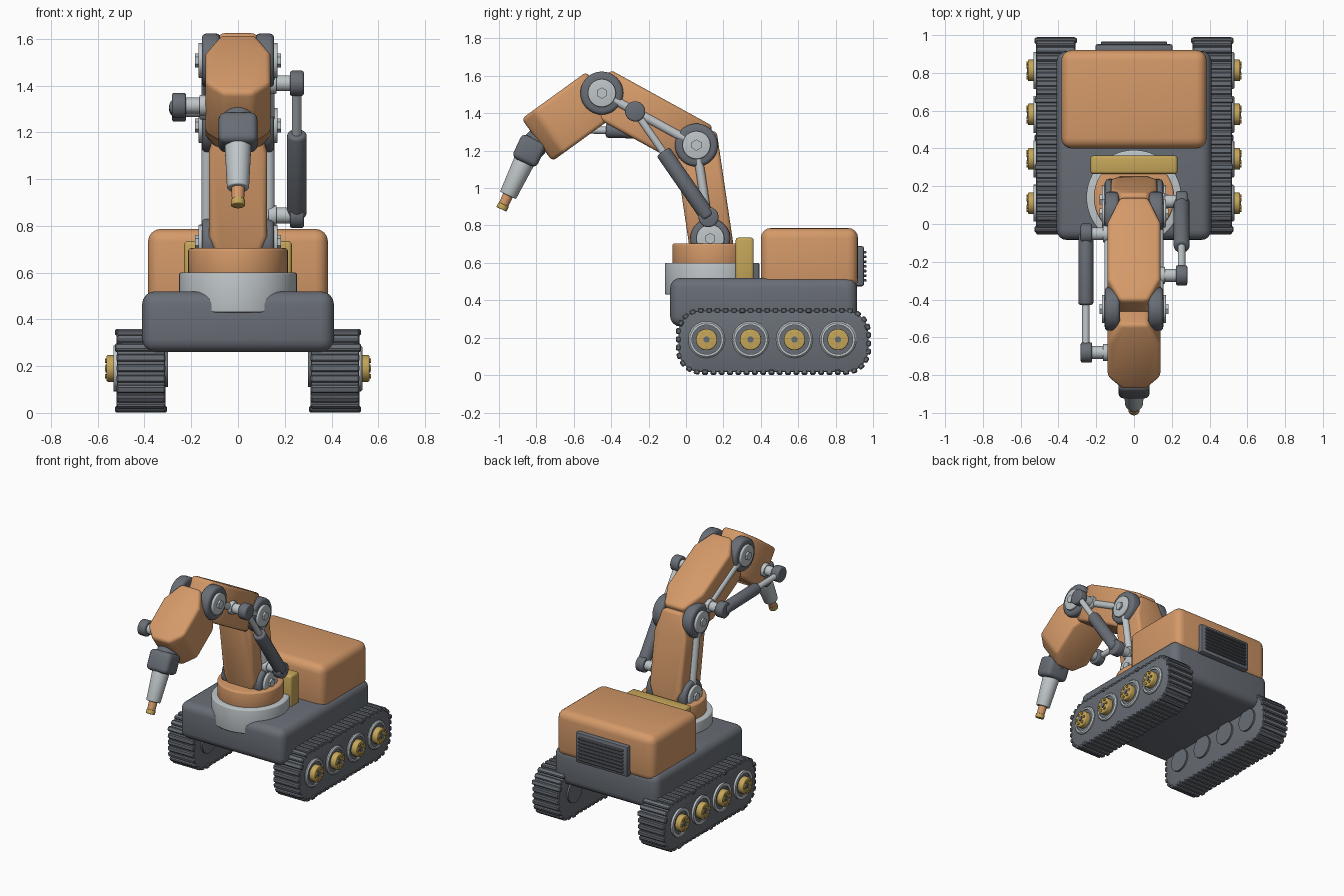
import bpy, bmesh, math
from mathutils import Vector, Matrix

cube = bpy.data.objects.get("Cube")
if cube:
    bpy.data.objects.remove(cube)


def material(name, rgb):
    m = bpy.data.materials.new(name)
    m.use_nodes = True
    m.diffuse_color = (*rgb, 1)
    m.node_tree.nodes["Principled BSDF"].inputs["Base Color"].default_value = (*rgb, 1)
    return m


ORANGE = material("orange paint", (0.66, 0.32, 0.14))
DARK = material("dark grey", (0.14, 0.155, 0.18))
LIGHT = material("light grey", (0.52, 0.56, 0.58))
YELLOW = material("ochre yellow", (0.56, 0.38, 0.10))


def finish(name, bm, mat, matrix=None, bevel=0, segs=3):
    """Bevel sharp edges, smooth shallow ones and link the object."""
    if bevel:
        sharp = [e for e in bm.edges if e.calc_face_angle(0) > 0.5]
        bmesh.ops.bevel(bm, geom=sharp, offset=bevel, segments=segs, profile=0.5,
                        affect='EDGES', clamp_overlap=True)
    bmesh.ops.recalc_face_normals(bm, faces=bm.faces[:])
    for f in bm.faces:
        f.smooth = True
    for e in bm.edges:
        e.smooth = e.calc_face_angle(0) < math.radians(35)
    mesh = bpy.data.meshes.new(name)
    bm.to_mesh(mesh)
    bm.free()
    mesh.materials.append(mat)
    ob = bpy.data.objects.new(name, mesh)
    bpy.context.collection.objects.link(ob)
    if matrix:
        ob.matrix_world = matrix
    return ob


def box(name, lo, hi, mat, bevel=0.0, segs=3, rot=None):
    lo, hi = Vector(lo), Vector(hi)
    bm = bmesh.new()
    bmesh.ops.create_cube(bm, size=1)
    bmesh.ops.scale(bm, vec=hi - lo, verts=bm.verts)
    m = Matrix.Translation((lo + hi) / 2)
    if rot:
        m = m @ rot
    return finish(name, bm, mat, m, bevel, segs)


def rod(name, a, b, r, mat, r2=None, bevel=0.0, sides=32):
    a, b = Vector(a), Vector(b)
    bm = bmesh.new()
    bmesh.ops.create_cone(bm, cap_ends=True, segments=sides, radius1=r,
                          radius2=r if r2 is None else r2, depth=(b - a).length)
    turn = (b - a).to_track_quat('Z', 'Y').to_matrix().to_4x4()
    return finish(name, bm, mat, Matrix.Translation((a + b) / 2) @ turn, bevel)


def prism(name, pts, depth, mat, matrix, bevel=0.0, segs=3):
    """Extrude a flat outline symmetrically along its local z."""
    bm = bmesh.new()
    face = bm.faces.new([bm.verts.new((x, y, -depth / 2)) for x, y in pts])
    top = bmesh.ops.extrude_face_region(bm, geom=[face])["geom"]
    verts = [v for v in top if isinstance(v, bmesh.types.BMVert)]
    bmesh.ops.translate(bm, vec=(0, 0, depth), verts=verts)
    return finish(name, bm, mat, matrix, bevel, segs)


def ring(name, c, r_out, r_in, width, mat):
    """Flat wheel ring around the x axis."""
    bm = bmesh.new()
    h = width / 2
    section = [(r_in, -h), (r_out, -h), (r_out, h * 0.4), (r_out - 0.008, h), (r_in, h)]
    vs = [bm.verts.new((x, r, 0)) for r, x in section]
    es = [bm.edges.new((vs[i], vs[(i + 1) % len(vs)])) for i in range(len(vs))]
    bmesh.ops.spin(bm, geom=vs + es, axis=(1, 0, 0), cent=(0, 0, 0), angle=math.tau,
                   steps=36, use_merge=True)
    bmesh.ops.remove_doubles(bm, verts=bm.verts[:], dist=0.0001)
    return finish(name, bm, mat, Matrix.Translation(c))


# Hull, engine housing and rear vent
box("hull", (-0.41, -0.085, 0.26), (0.41, 0.915, 0.52), DARK, 0.055, 4)
box("engine_housing", (-0.385, 0.4, 0.46), (0.385, 0.92, 0.787), ORANGE, 0.055, 4)
box("vent_frame", (-0.205, 0.9, 0.475), (0.205, 0.952, 0.69), DARK, 0.012, 2)
for i in range(7):
    z = 0.507 + i * 0.025
    box("vent_slat", (-0.175, 0.945, z - 0.007), (0.175, 0.966, z + 0.007), DARK, 0.004, 1)

# Turntable
C = (0, 0.14)
rod("turntable_ring", (*C, 0.43), (*C, 0.6), 0.252, LIGHT, bevel=0.008, sides=64)
rod("turret", (*C, 0.59), (*C, 0.705), 0.213, ORANGE, bevel=0.012, sides=64)
box("turret_back_plate", (-0.23, 0.265, 0.5), (0.23, 0.362, 0.735), YELLOW, 0.015)

# Tracks: belt outline as a rounded rectangle in the yz plane
Y0, Y1, Z0, Z1, R = -0.04, 0.975, 0.016, 0.345, 0.12


def belt_point(s):
    """Point and outward direction at distance s along the belt."""
    w, h, q = Y1 - Y0 - 2 * R, Z1 - Z0 - 2 * R, R * math.pi / 2
    corners = [(Y1 - R, Z0 + R), (Y1 - R, Z1 - R), (Y0 + R, Z1 - R), (Y0 + R, Z0 + R)]
    for k, run in enumerate((w, h, w, h)):
        a = -math.pi / 2 + k * math.pi / 2
        n = Vector((0, math.cos(a), math.sin(a)))
        t = Vector((0, -n.z, n.y))
        c = Vector((0, *corners[k]))
        if s < run:
            return c + n * R - t * (run - s), a
        s -= run
        if s < q:
            a += s / R
            return c + Vector((0, math.cos(a), math.sin(a))) * R, a
        s -= q
    return belt_point(0)


LENGTH = 2 * (Y1 - Y0 + Z1 - Z0 - 4 * R) + math.tau * R
YZ_TO_X = Matrix(((0, 0, 1, 0), (1, 0, 0, 0), (0, 1, 0, 0), (0, 0, 0, 1)))
outline = [belt_point(i * LENGTH / 120)[0].yz for i in range(120)]
PADS = 56
for side, label in ((1, "left"), (-1, "right")):
    x = side * 0.415
    prism(label + "_track_belt", outline, 0.205, DARK,
          Matrix.Translation((x, 0, 0)) @ YZ_TO_X, 0.008, 2)
    for i in range(PADS):
        p, a = belt_point((i + 0.5) * LENGTH / PADS)
        half = 0.112 if i % 8 == 0 else 0.104
        box(label + "_track_pad", Vector((x - half, p.y - 0.016, p.z - 0.014)),
            Vector((x + half, p.y + 0.016, p.z + 0.014)), DARK, 0.006, 1,
            Matrix.Rotation(a - math.pi / 2, 4, 'X'))
    # Road wheels with hubs and bolts
    for y in (0.11, 0.345, 0.58, 0.813):
        z = 0.19
        ring(label + "_wheel_ring", (side * 0.52, y, z), 0.098, 0.078, 0.026, LIGHT)
        rod(label + "_wheel_disc", (side * 0.3, y, z), (side * 0.524, y, z), 0.08, DARK)
        rod(label + "_hub", (side * 0.5, y, z), (side * 0.562, y, z), 0.057, YELLOW, bevel=0.006)
        for k in range(6):
            a = k * math.tau / 6
            by, bz = y + 0.038 * math.cos(a), z + 0.038 * math.sin(a)
            rod(label + "_hub_bolt", (side * 0.555, by, bz), (side * 0.569, by, bz), 0.009,
                YELLOW, sides=8)
        rod(label + "_hub_cap", (side * 0.555, y, z), (side * 0.567, y, z), 0.017, DARK, sides=16)

# Arm joints
BASE, ELBOW, TOP = Vector((0, 0.13, 0.73)), Vector((0, 0.056, 1.23)), Vector((0, -0.45, 1.508))
TIP = Vector((0, -0.797, 1.257))


def link(name, a, b, ext_a, ext_b, half, thick, end_a, end_b, taper):
    """Arm box, narrowed in x at both ends to fit between the joint discs."""
    d = (b - a).normalized()
    lo, hi = -ext_a, (b - a).length + ext_b
    right = [(end_a, lo), (half, lo + taper[0]), (half, hi - taper[1]), (end_b, hi)]
    pts = right + [(-px, py) for px, py in reversed(right)]
    n = Vector((1, 0, 0)).cross(d)
    m = Matrix(((1, 0, 0, a.x), (0, d.y, n.y, a.y), (0, d.z, n.z, a.z), (0, 0, 0, 1)))
    prism(name, pts, thick, ORANGE, m, 0.022, 3)


link("lower_arm", BASE, ELBOW, 0.06, 0.06, 0.125, 0.235, 0.085, 0.075, (0.1, 0.16))
link("middle_arm", TOP, ELBOW, 0.02, 0.03, 0.14, 0.262, 0.075, 0.075, (0.13, 0.15))
link("fore_arm", TOP, TIP, 0.0, 0.0, 0.14, 0.28, 0.075, 0.065, (0.13, 0.08))

for side in (1, -1):
    for name, p, r, x0 in (("base", BASE, 0.107, 0.09), ("elbow", ELBOW, 0.115, 0.078),
                           ("top", TOP, 0.115, 0.075)):
        X = lambda d: p + Vector((side * d, 0, 0))
        rod(name + "_joint_disc", X(x0), X(0.155), r, DARK, bevel=0.02, sides=40)
        rod(name + "_joint_cap", X(0.15), X(0.17), 0.075, LIGHT, bevel=0.006)
        rod(name + "_joint_bolt", X(0.165), X(0.183), 0.03, LIGHT, sides=6)
    # Side rails between joints
    off = Vector((side * 0.133, 0, 0))
    rod("lower_arm_rail", BASE + off, ELBOW + off, 0.024, LIGHT)
    rod("middle_arm_rail", ELBOW + off, TOP + off, 0.024, LIGHT)


# Hydraulic pistons on pins
def piston(name, x, a, b, split, r):
    a, b = Vector((x, *a)), Vector((x, *b))
    mid = a.lerp(b, split)
    sx = math.copysign(1, x)
    rod(name + "_body", a, mid, r, DARK, bevel=0.014)
    rod(name + "_rod", mid, b, 0.02, LIGHT)
    for p in (a, b):
        def at(d):
            return Vector((sx * d, p.y, p.z))
        rod(name + "_pin", at(0.08), at(0.235), 0.034, LIGHT)
        rod(name + "_pin_flange", at(0.13), at(0.165), 0.045, LIGHT, bevel=0.005)
        rod(name + "_knob", at(0.222), at(0.282), 0.054, DARK, bevel=0.01)


piston("left_piston", 0.252, (0.12, 0.845), (-0.272, 1.41), 0.62, 0.042)
piston("right_piston", -0.255, (-0.052, 1.3), (-0.68, 1.315), 0.6, 0.04)

# Wrist and nozzle
W = Vector((0, -0.838, 1.2))
D = Vector((0, -0.43, -0.903))
tilt = Matrix.Rotation(math.radians(-25), 4, 'X')
half = Vector((0.083, 0.072, 0.07))
box("wrist", W - half, W + half, DARK, 0.028, 3, tilt)
rod("wrist_neck", TIP + Vector((0, 0.04, 0.03)), W, 0.07, DARK)
rod("nozzle", W, W + D * 0.265, 0.06, LIGHT, 0.047, bevel=0.006)
rod("nozzle_tip", W + D * 0.25, W + D * 0.325, 0.029, ORANGE, 0.026)
rod("nozzle_band", W + D * 0.318, W + D * 0.347, 0.03, YELLOW, bevel=0.004)
